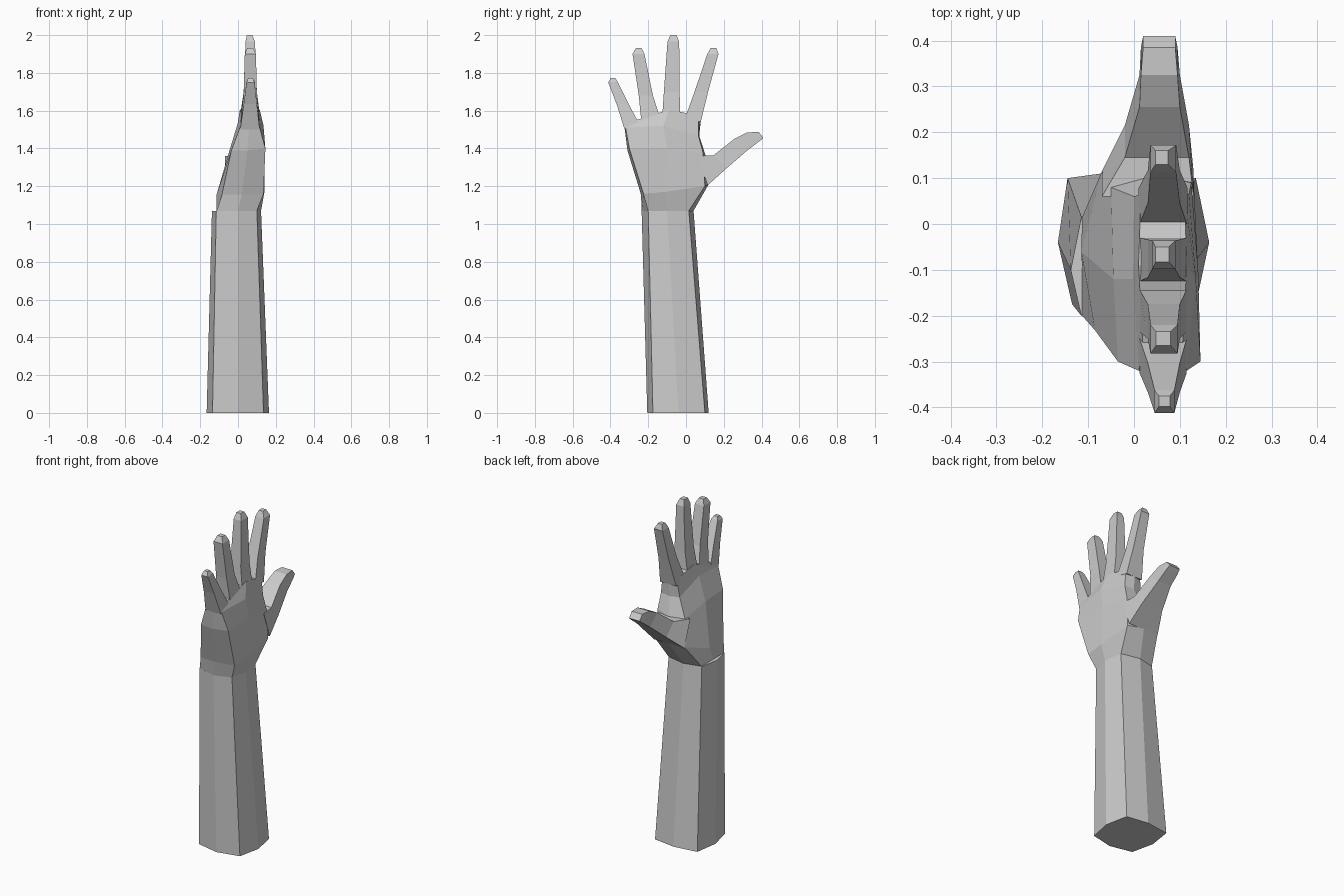
import bpy
import bmesh

cube = bpy.data.objects.get("Cube")
if cube:
    bpy.data.objects.remove(cube, do_unlink=True)

skin = bpy.data.materials.new("plain_grey")
skin.use_nodes = True
GREY = (0.6, 0.6, 0.6, 1.0)
skin.diffuse_color = GREY
skin.node_tree.nodes["Principled BSDF"].inputs["Base Color"].default_value = GREY


def loft(name, rings):
    """Skin a stack of equal-length point rings and close both ends."""
    bm = bmesh.new()
    loops = [[bm.verts.new(p) for p in ring] for ring in rings]
    n = len(loops[0])
    for a, b in zip(loops, loops[1:]):
        for i in range(n):
            j = (i + 1) % n
            bm.faces.new((a[i], a[j], b[j], b[i]))
    for end in (loops[0], loops[-1]):
        if n == 8:  # fold eight-sided caps across the middle
            bm.faces.new(end[:5])
            bm.faces.new(end[4:] + end[:1])
        else:
            bm.faces.new(end)
    bmesh.ops.recalc_face_normals(bm, faces=bm.faces)
    mesh = bpy.data.meshes.new(name)
    bm.to_mesh(mesh)
    bm.free()
    mesh.materials.append(skin)
    obj = bpy.data.objects.new(name, mesh)
    bpy.context.collection.objects.link(obj)
    return obj


def digit(name, sections):
    """Four-sided digit; each section is (y, z) of both edges and an x range."""
    rings = []
    for ya, za, yb, zb, x0, x1 in sections:
        rings.append([(x0, ya, za), (x1, ya, za), (x1, yb, zb), (x0, yb, zb)])
    loft(name, rings)


# Forearm: eight-sided taper, ring order +x, then round by +y
elbow = [(.164, -.04, 0), (.135, .10, 0), (0, .12, 0), (-.145, .10, 0),
         (-.166, -.04, 0), (-.135, -.175, 0), (0, -.205, 0), (.135, -.175, 0)]
wrist = [(.122, -.10, 1.07), (.105, .015, 1.07), (-.01, .04, 1.07),
         (-.115, .015, 1.07), (-.138, -.10, 1.07), (-.115, -.20, 1.07),
         (0, -.235, 1.07), (.10, -.20, 1.07)]
loft("forearm", [elbow, wrist])

# Palm: wrist, heel, middle, upper and knuckle rings
palm_base = [(max(x, -.113), y, z) for x, y, z in wrist]
heel = [(.14, -.11, 1.17), (.13, .10, 1.20), (.03, .12, 1.21),
        (-.07, .115, 1.21), (-.115, -.06, 1.15), (-.085, -.232, 1.155),
        (.02, -.238, 1.155), (.135, -.225, 1.16)]
middle = [(.14, -.10, 1.40), (.125, .09, 1.38), (.04, .105, 1.36),
          (-.05, .08, 1.36), (-.045, -.12, 1.39), (-.035, -.30, 1.39),
          (.05, -.31, 1.39), (.145, -.30, 1.40)]
upper = [(.135, -.12, 1.52), (.12, .065, 1.47), (.06, .07, 1.465),
         (0, .06, 1.47), (-.002, -.12, 1.53), (.01, -.32, 1.51),
         (.06, -.325, 1.51), (.115, -.32, 1.51)]
knuckles = [(.115, -.09, 1.605), (.11, .065, 1.575), (.06, .08, 1.565),
            (.015, .065, 1.575), (.01, -.09, 1.605), (.02, -.28, 1.545),
            (.06, -.288, 1.542), (.105, -.28, 1.545)]
loft("palm", [palm_base, heel, middle, upper, knuckles])

# Fingers, each ending in a chamfered tip
digit("little_finger", [
    (-.325, 1.50, -.25, 1.535, .012, .115),
    (-.367, 1.634, -.303, 1.634, .03, .10),
    (-.412, 1.75, -.363, 1.755, .045, .088),
    (-.398, 1.773, -.375, 1.773, .054, .078)])
digit("ring_finger", [
    (-.235, 1.53, -.143, 1.58, .012, .115),
    (-.25, 1.68, -.175, 1.68, .03, .10),
    (-.283, 1.90, -.22, 1.90, .036, .095),
    (-.265, 1.932, -.235, 1.932, .048, .08)])
digit("middle_finger", [
    (-.125, 1.58, -.03, 1.58, .012, .115),
    (-.117, 1.70, -.034, 1.70, .03, .10),
    (-.098, 1.965, -.036, 1.965, .04, .09),
    (-.083, 2.0, -.05, 2.0, .047, .076)])
digit("index_finger", [
    (-.005, 1.56, .078, 1.54, .01, .117),
    (.045, 1.70, .117, 1.70, .03, .10),
    (.113, 1.90, .172, 1.90, .036, .092),
    (.13, 1.932, .16, 1.932, .047, .074)])

# Thumb
digit("thumb", [
    (.06, 1.36, .115, 1.205, -.07, .13),
    (.145, 1.363, .215, 1.295, -.02, .12),
    (.255, 1.45, .325, 1.39, .012, .10),
    (.325, 1.485, .385, 1.435, .015, .095),
    (.385, 1.487, .41, 1.455, .02, .09)])
